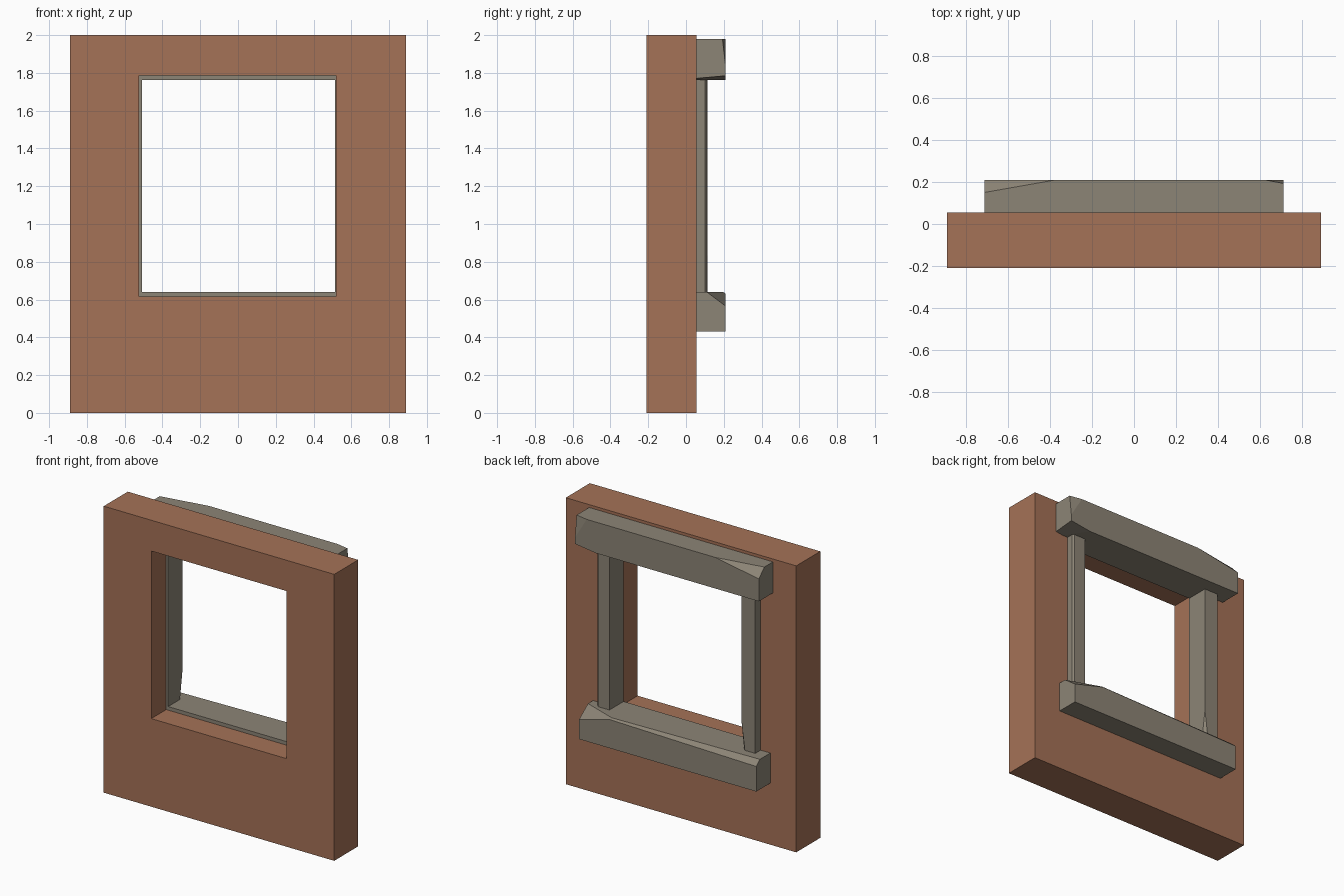
import bpy, bmesh
from mathutils import Vector

if "Cube" in bpy.data.objects:
    bpy.data.objects.remove(bpy.data.objects["Cube"])


def material(name, rgb):
    m = bpy.data.materials.new(name)
    m.diffuse_color = (*rgb, 1)
    m.use_nodes = True
    m.node_tree.nodes["Principled BSDF"].inputs["Base Color"].default_value = m.diffuse_color
    return m


brick = material("brick brown", (0.375, 0.168, 0.095))
stone = material("stone grey", (0.265, 0.233, 0.182))


def finish(bm, name, mat):
    bmesh.ops.recalc_face_normals(bm, faces=bm.faces)
    me = bpy.data.meshes.new(name)
    bm.to_mesh(me)
    bm.free()
    me.materials.append(mat)
    ob = bpy.data.objects.new(name, me)
    bpy.context.collection.objects.link(ob)


def stone_block(name, x, y, z, chips=()):
    """Box whose corners are chipped off by planes through three points."""
    bm = bmesh.new()
    bmesh.ops.create_cube(bm, size=1)
    centre = Vector(((x[0] + x[1]) / 2, (y[0] + y[1]) / 2, (z[0] + z[1]) / 2))
    size = Vector((x[1] - x[0], y[1] - y[0], z[1] - z[0]))
    for v in bm.verts:
        v.co = centre + v.co * size
    for pts in chips:
        a, b, c = map(Vector, pts)
        n = (b - a).cross(c - a).normalized()
        if n.dot(a - centre) < 0:
            n = -n
        res = bmesh.ops.bisect_plane(bm, geom=bm.verts[:] + bm.edges[:] + bm.faces[:],
                                     dist=1e-5, plane_co=a, plane_no=n, clear_outer=True)
        cut = [e for e in res["geom_cut"] if isinstance(e, bmesh.types.BMEdge)]
        bmesh.ops.contextual_create(bm, geom=cut)
    finish(bm, name, stone)


# Wall with window opening: ring of quads pushed back through the thickness
bm = bmesh.new()


def loop(x0, x1, z0, z1):
    return [bm.verts.new((x, -0.21, z)) for x, z in ((x0, z0), (x1, z0), (x1, z1), (x0, z1))]


outer = loop(-0.89, 0.89, 0, 2)
inner = loop(-0.523, 0.52, 0.615, 1.785)
ring = [bm.faces.new((outer[i], outer[(i + 1) % 4], inner[(i + 1) % 4], inner[i])) for i in range(4)]
ext = bmesh.ops.extrude_face_region(bm, geom=ring, use_keep_orig=True)
for v in ext["geom"]:
    if isinstance(v, bmesh.types.BMVert):
        v.co.y = 0.055
finish(bm, "wall", brick)

# Lintel above the opening
stone_block("lintel", (-0.71, 0.71), (-0.045, 0.21), (1.763, 1.98), [
    ((-0.37, 0.21, 1.98), (-0.71, 0.15, 1.98), (-0.71, 0.21, 1.92)),
    ((0.62, 0.21, 1.98), (0.71, 0.193, 1.98), (0.71, 0.21, 1.83)),
    ((0.71, 0.055, 1.771), (0.71, 0.21, 1.785), (0.55, 0.21, 1.763)),
])

# Sill below the opening
stone_block("sill", (-0.69, 0.68), (-0.045, 0.21), (0.43, 0.64), [
    ((0.68, 0.11, 0.64), (0.68, 0.21, 0.565), (0.44, 0.21, 0.63)),
    ((-0.69, 0.17, 0.64), (-0.69, 0.21, 0.605), (0.45, 0.21, 0.63)),
])

# Side posts
stone_block("left_post", (-0.615, -0.508), (-0.045, 0.115), (0.62, 1.78), [
    ((-0.508, 0.115, 0.85), (-0.508, 0.085, 0.64), (-0.535, 0.115, 0.64)),
])
stone_block("right_post", (0.513, 0.612), (-0.045, 0.112), (0.62, 1.78), [
    ((0.612, 0.1, 0.64), (0.612, 0.1, 1.77), (0.6, 0.112, 1.6)),
])
